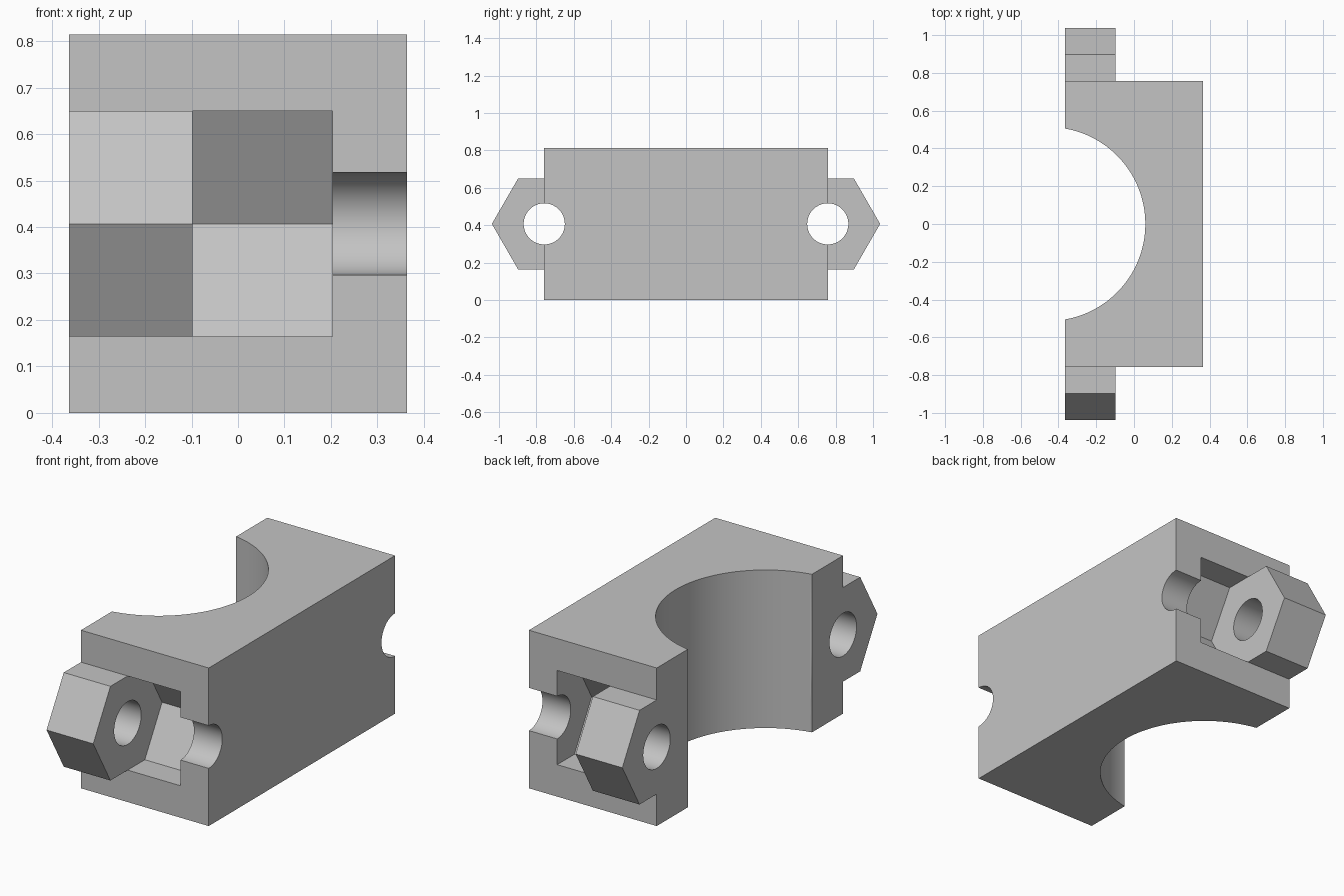
import bpy
import math

cube = bpy.data.objects.get("Cube")
if cube:
    bpy.data.objects.remove(cube, do_unlink=True)

HALF_X, HALF_Y, HEIGHT = 0.364, 0.758, 0.814
MID_Z = HEIGHT / 2
LUG_FACE, POCKET_FLOOR = -0.098, 0.203
HEX_R, HOLE_R = 0.28, 0.11
BORE_R, BORE_X = 0.513, -0.453

grey = bpy.data.materials.new("plain grey")
grey.use_nodes = True
grey.diffuse_color = (0.55, 0.55, 0.55, 1)
grey.node_tree.nodes["Principled BSDF"].inputs["Base Color"].default_value = grey.diffuse_color


def prism_along_x(name, sides, radius, x0, x1, y):
    """Prism along x with a vertex pointing straight up."""
    bpy.ops.mesh.primitive_cylinder_add(
        vertices=sides, radius=radius, depth=x1 - x0,
        location=((x0 + x1) / 2, y, MID_Z), rotation=(0, math.pi / 2, 0))
    obj = bpy.context.object
    obj.name = name
    return obj


def combine(target, other, operation):
    mod = target.modifiers.new(other.name, 'BOOLEAN')
    mod.operation = operation
    mod.solver = 'EXACT'
    mod.object = other
    bpy.ops.object.select_all(action='DESELECT')
    bpy.context.view_layer.objects.active = target
    target.select_set(True)
    bpy.ops.object.modifier_apply(modifier=mod.name)
    bpy.data.objects.remove(other, do_unlink=True)


# Main block
bpy.ops.mesh.primitive_cube_add(size=1, location=(0, 0, MID_Z))
block = bpy.context.object
block.name = "clamp_block"
block.scale = (2 * HALF_X, 2 * HALF_Y, HEIGHT)
bpy.ops.object.transform_apply(location=True, rotation=True, scale=True)
block.data.materials.append(grey)

# Hexagonal lugs, nut pockets and bolt holes at both ends
for side, y in (("front", -HALF_Y), ("back", HALF_Y)):
    lug = prism_along_x(side + "_lug", 6, HEX_R, -HALF_X, LUG_FACE, y)
    lug.data.materials.append(grey)
    combine(block, lug, 'UNION')
    combine(block, prism_along_x(side + "_pocket", 6, HEX_R, LUG_FACE, POCKET_FLOOR, y), 'DIFFERENCE')
    combine(block, prism_along_x(side + "_hole", 64, HOLE_R, -1, 1, y), 'DIFFERENCE')

# Vertical half-round bore
bpy.ops.mesh.primitive_cylinder_add(vertices=128, radius=BORE_R, depth=2,
                                    location=(BORE_X, 0, MID_Z))
bore = bpy.context.object
bore.name = "bore"
combine(block, bore, 'DIFFERENCE')

# Single colour, smooth curves with sharp edges
block.data.materials.clear()
block.data.materials.append(grey)
for face in block.data.polygons:
    face.material_index = 0
bpy.ops.object.select_all(action='DESELECT')
block.select_set(True)
bpy.context.view_layer.objects.active = block
bpy.ops.object.shade_smooth_by_angle(angle=math.radians(30))
